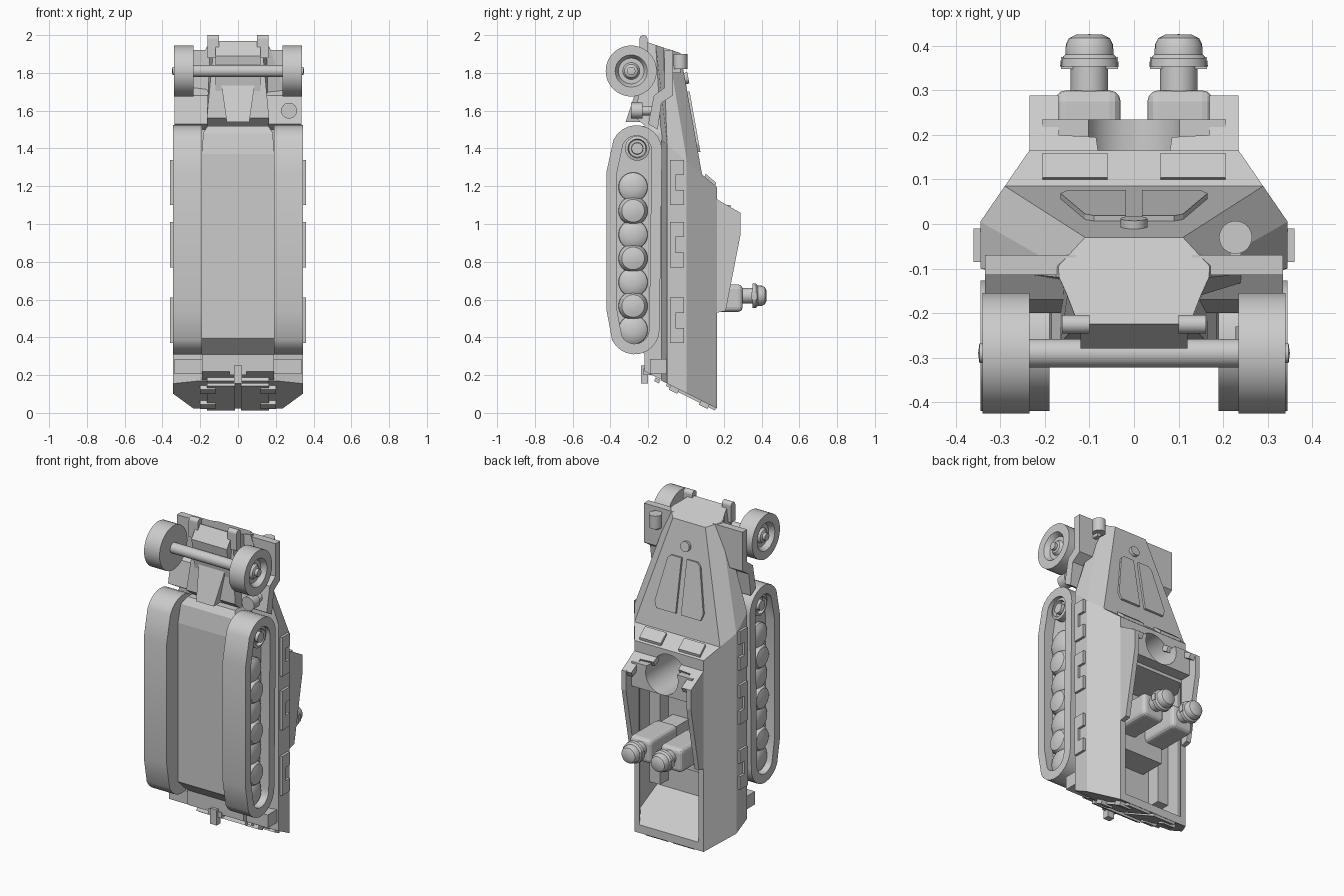
import bpy, bmesh, math
from mathutils import Vector, Matrix

if "Cube" in bpy.data.objects:
    bpy.data.objects.remove(bpy.data.objects["Cube"])

GREY = (0.6, 0.6, 0.6, 1)
mat = bpy.data.materials.new("plain grey")
mat.use_nodes = True
mat.diffuse_color = GREY
mat.node_tree.nodes["Principled BSDF"].inputs["Base Color"].default_value = GREY


def finish(name, bm, mirror=False, smooth=False, bevel=0):
    bmesh.ops.recalc_face_normals(bm, faces=bm.faces[:])
    mesh = bpy.data.meshes.new(name)
    bm.to_mesh(mesh)
    bm.free()
    mesh.materials.append(mat)
    if smooth:
        mesh.polygons.foreach_set("use_smooth", [True] * len(mesh.polygons))
        mesh.set_sharp_from_angle(angle=math.radians(35))
    ob = bpy.data.objects.new(name, mesh)
    bpy.context.collection.objects.link(ob)
    if bevel:
        mod = ob.modifiers.new("bevel", "BEVEL")
        mod.width, mod.segments = bevel, 3
    if mirror:
        ob.modifiers.new("mirror", "MIRROR")
    return ob


def extrude(bm, face, push, keep):
    """Extrude one face along a vector."""
    out = bmesh.ops.extrude_face_region(bm, geom=[face], use_keep_orig=keep)
    verts = [v for v in out["geom"] if isinstance(v, bmesh.types.BMVert)]
    bmesh.ops.translate(bm, verts=verts, vec=push)


def slab(name, points, push, **kw):
    """Thicken a flat 3D polygon along a vector."""
    bm = bmesh.new()
    extrude(bm, bm.faces.new([bm.verts.new(p) for p in points]), push, True)
    return finish(name, bm, **kw)


def side_slab(name, x0, x1, yz, **kw):
    return slab(name, [(x0, y, z) for y, z in yz], (x1 - x0, 0, 0), **kw)


def box(name, x, y, z, **kw):
    yz = [(y[0], z[0]), (y[1], z[0]), (y[1], z[1]), (y[0], z[1])]
    return side_slab(name, x[0], x[1], yz, **kw)


def loft(name, rings, **kw):
    """Bridge symmetric rings; z is a linear function of y on each ring."""
    bm = bmesh.new()
    loops = []
    for half, z0, slope in rings:
        full = half + [(-x, y) for x, y in reversed(half)]
        loops.append([bm.verts.new((x, y, z0 + slope * y)) for x, y in full])
    n = len(loops[0])
    for a, b in zip(loops, loops[1:]):
        for i in range(n):
            j = (i + 1) % n
            bm.faces.new((a[i], a[j], b[j], b[i]))
    bm.faces.new(loops[0])
    bm.faces.new(loops[-1])
    return finish(name, bm, **kw)


def lathe(name, profile, origin, axis, steps=32, **kw):
    """Spin (radius, distance) pairs round an axis through origin."""
    bm = bmesh.new()
    verts = [bm.verts.new((r, 0, d)) for r, d in profile]
    edges = [bm.edges.new(p) for p in zip(verts, verts[1:])]
    bmesh.ops.spin(bm, geom=verts + edges, axis=(0, 0, 1), cent=(0, 0, 0),
                   angle=math.tau, steps=steps)
    bmesh.ops.remove_doubles(bm, verts=bm.verts[:], dist=0.0005)
    turn = Vector((0, 0, 1)).rotation_difference(Vector(axis)).to_matrix().to_4x4()
    bmesh.ops.transform(bm, matrix=Matrix.Translation(origin) @ turn, verts=bm.verts[:])
    return finish(name, bm, smooth=True, **kw)


def rod(name, r, start, axis, length, **kw):
    return lathe(name, [(0, 0), (r, 0), (r, length), (0, length)], start, axis, **kw)


def cut(target, cutter):
    mod = target.modifiers.new("cut", "BOOLEAN")
    mod.operation, mod.object, mod.solver = "DIFFERENCE", cutter, "EXACT"
    bpy.context.view_layer.objects.active = target
    bpy.ops.object.modifier_apply(modifier=mod.name)
    bpy.data.objects.remove(cutter)


# Armoured hull with a sloping rear, open crew compartment and gun mount
upper = [(.235, .165), (.29, .085), (.345, .005), (.345, -.1), (.2, -.13)]
hull = loft("hull", [(upper, .105, -.5), (upper, 1.335, -.85)])
well = [(.2, .3), (.2, .165), (.265, .06), (.265, -.1)]
cut(hull, loft("compartment_cutter", [(well, .155, -.5), (well, .93, 0)]))
mount = box("gun_mount", (-.206, .206), (.05, .235), (.95, 1.1))
for part in (hull, mount):
    cut(part, rod("gun_ring_cutter", .11, (0, -.1, 1.06), (0, 1, 0), .4))

# Belly between the tracks
def keel(x, y):
    return [(x, -.11), (x, y)]


loft("belly", [(keel(.19, -.22), .11, -.5), (keel(.19, -.22), .31, 0), (keel(.19, -.31), .395, 0),
               (keel(.19, -.31), 1.37, 0), (keel(.185, -.29), 1.48, 0), (keel(.16, -.26), 1.52, 0)])

# Tapering engine hood, nose lip and gearbox hump
root = upper[1:4] + [(.165, -.13), (.165, -.265)]
nose = [(.11, -.03), (.17, -.095), (.168, -.12), (.15, -.16), (.125, -.225)]
loft("hood", [(root, 1.335, -.85), (nose, 1.895, -.33)])
side_slab("nose_lip", -.12, .12, [(-.1, 1.92), (-.225, 1.965), (-.28, 1.89), (-.25, 1.7), (-.1, 1.7)])
slab("gearbox_hump", [(-.09, -.25, 1.75), (.09, -.25, 1.75), (.06, -.32, 1.54), (-.06, -.32, 1.54)], (0, .1, 0))


def on_hood(x, z):
    return (x, .083 - .178 * (z - 1.263), z)


hood_normal = Vector((0, .985, .175))
slab("hood_panel", [on_hood(*p) for p in [(.018, 1.38), (.15, 1.38), (.165, 1.42),
     (.11, 1.68), (.09, 1.7), (.018, 1.7)]], hood_normal * .014, mirror=True)
rod("filler_cap", .03, on_hood(0, 1.77), hood_normal, .02)

# Vision flaps on the cab front
slab("vision_flap", [(x, y, 1.333 - .85 * y) for x, y in
     [(.06, .1), (.205, .1), (.205, .155), (.06, .155)]], (0, .004, .018), mirror=True)

# Gun shield: side walls and a notched front plate
side_slab("shield_wall", .205, .235, [(.16, 1.13), (.288, 1.06), (.288, .94), (.21, .54), (.16, .53)], mirror=True)
slab("shield_front", [(x, y, 1.226 - .58 * y) for x, y in [(.08, .16), (.085, .195), (.17, .2),
     (.17, .288), (.235, .288), (.235, .16)]], (0, -.015, -.03), mirror=True)


# Tracks: rounded loop with a recessed outer face
def arc(cy, cz, r, start, sweep, steps=10):
    angles = [math.radians(start + sweep * i / steps) for i in range(steps + 1)]
    return [(cy + r * math.cos(a), cz + r * math.sin(a)) for a in angles]


outline = arc(-.262, 1.388, .135, 0, 155) + [(-.42, 1.28), (-.42, .54)] + arc(-.272, .442, .132, 205, 155)
bm = bmesh.new()
extrude(bm, bm.faces.new([bm.verts.new((.19, y, z)) for y, z in outline]), (.155, 0, 0), True)
bmesh.ops.recalc_face_normals(bm, faces=bm.faces[:])
outer = max(bm.faces, key=lambda f: f.calc_center_median().x)
bmesh.ops.inset_region(bm, faces=[outer], thickness=.055, use_even_offset=True)
extrude(bm, outer, (-.06, 0, 0), False)
if outer.is_valid:
    bmesh.ops.delete(bm, geom=[outer], context="FACES")
finish("track", bm, mirror=True, smooth=True)

# Overlapping domed road wheels, then the drive sprocket
for i in range(7):
    high = i % 2
    lathe("road_wheel", [(.078, 0), (.076, .02), (.06, .032 + .012 * high), (.03, .04 + .012 * high),
          (0, .042 + .012 * high)], (.28, -.28, .44 + .126 * i), (1, 0, 0), mirror=True)
lathe("sprocket", [(.065, 0), (.065, .045), (.05, .05), (.045, .03), (.032, .03),
      (.03, .055), (0, .055)], (.28, -.258, 1.4), (1, 0, 0), mirror=True)

# Front wheels on a plain axle
lathe("front_wheel", [(0, 0), (.135, 0), (.135, .105), (.085, .105), (.075, .09), (.068, .075),
      (.045, .075), (.035, .09), (.022, .095), (.022, .112), (0, .115)],
      (.235, -.29, 1.81), (1, 0, 0), steps=40, mirror=True)
rod("axle", .032, (-.24, -.29, 1.81), (1, 0, 0), .48)

# Fenders, headlamp, horn and nose brackets
side_slab("fender", .13, .335, [(-.07, 1.92), (-.115, 1.92), (-.115, 1.72), (-.17, 1.68),
          (-.2, 1.53), (-.15, 1.5), (-.13, 1.64), (-.07, 1.68)], mirror=True)
rod("headlamp", .037, (.228, -.03, 1.82), (0, 0, 1), .08)
box("headlamp_stem", (.215, .24), (-.08, -.03), (1.8, 1.84))
lathe("horn", [(0, 0), (.042, 0), (.042, .06), (.025, .06), (.025, .14)], (.27, -.29, 1.6), (0, 1, 0))
box("nose_bracket", (.1, .162), (-.246, -.204), (1.88, 1.979), mirror=True)
rod("bracket_roll", .021, (.1, -.225, 1.979), (1, 0, 0), .062, mirror=True)

# C-shaped racks along the hull sides
for z in (.37, .77, 1.1):
    top = z + .24
    side_slab("side_rack", .34, .36, [(-.085, z), (-.01, z), (-.01, z + .08), (-.055, z + .08),
              (-.055, top - .08), (-.01, top - .08), (-.01, top), (-.085, top)], mirror=True)


# Rear doors, hinges, crossbar, tow hook and rear mudguards
def rear_plate(name, x0, x1, y0, y1, thick, mirror=True):
    corners = [(x0, y0), (x1, y0), (x1, y1), (x0, y1)]
    slab(name, [(x, y, .107 - .5 * y) for x, y in corners],
         Vector((0, -.447, -.894)) * thick, mirror=mirror)


rear_plate("rear_door", .015, .165, -.1, .16, .016)
for y in (-.06, .1):
    rear_plate("door_hinge", .12, .2, y - .02, y + .025, .026)
rear_plate("door_bar", -.165, .165, -.16, -.135, .02, mirror=False)
box("tow_hook", (-.022, .022), (-.238, -.2), (.155, .25))
box("tow_plate", (-.045, .045), (-.225, -.15), (.2, .235))
box("rear_mudguard", (.18, .335), (-.19, -.1), (.205, .285), mirror=True)

# Seat and two helmeted crew members
box("crew_seat", (-.15, .15), (-.11, .06), (.44, .6))
box("crew_bench", (.19, .262), (-.11, -.02), (.25, .9), mirror=True)
box("crew_body", (.03, .178), (.03, .3), (.535, .68), mirror=True, bevel=.025)
box("crew_legs", (.05, .16), (-.1, .08), (.56, .66), mirror=True)
lathe("crew_head", [(.042, 0), (.042, .07), (.05, .075), (.066, .07), (.064, .088), (.054, .098),
      (.053, .12), (.046, .134), (.03, .142), (0, .143)], (.1, .283, .62), (0, 1, 0), steps=24, mirror=True)
box("helmet_guard", (.036, .164), (.348, .375), (.6, .64), mirror=True)
